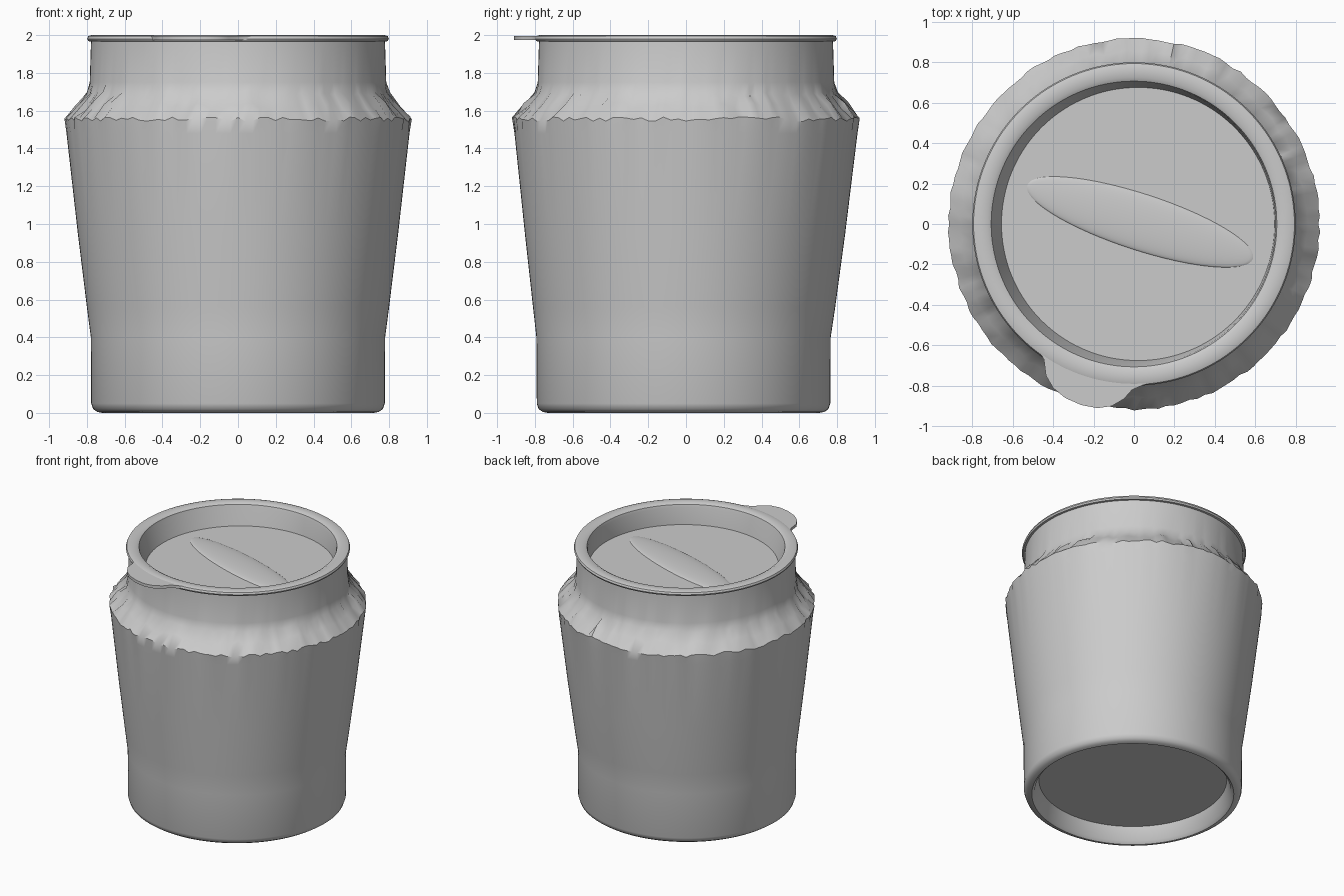
import bpy, bmesh, math, random

random.seed(4)
cube = bpy.data.objects.get("Cube")
if cube:
    bpy.data.objects.remove(cube, do_unlink=True)

mat = bpy.data.materials.new("light_grey")
mat.use_nodes = True
grey = (0.6, 0.6, 0.6, 1)
mat.diffuse_color = grey
mat.node_tree.nodes["Principled BSDF"].inputs["Base Color"].default_value = grey

SEGMENTS = 144


def finish(bm, name, angle=35):
    bmesh.ops.recalc_face_normals(bm, faces=bm.faces)
    mesh = bpy.data.meshes.new(name)
    bm.to_mesh(mesh)
    bm.free()
    mesh.materials.append(mat)
    obj = bpy.data.objects.new(name, mesh)
    bpy.context.collection.objects.link(obj)
    bpy.ops.object.select_all(action="DESELECT")
    obj.select_set(True)
    bpy.context.view_layer.objects.active = obj
    bpy.ops.object.shade_smooth_by_angle(angle=math.radians(angle))
    return obj


def lathe(profile, cap_start=False, cap_end=False):
    """Loft rings of (radius, height, centre x, centre y, crinkle)."""
    bm = bmesh.new()
    rings = []
    for r, z, cx, cy, crinkle in profile:
        ring = []
        for i in range(SEGMENTS):
            a = math.tau * i / SEGMENTS
            rr = r + random.uniform(-crinkle, crinkle)
            zz = z + random.uniform(-crinkle, crinkle) * 2
            ring.append(bm.verts.new((cx + rr * math.cos(a), cy + rr * math.sin(a), zz)))
        rings.append(ring)
    for low, high in zip(rings, rings[1:]):
        for i in range(SEGMENTS):
            j = (i + 1) % SEGMENTS
            bm.faces.new((low[i], low[j], high[j], high[i]))
    if cap_start:
        bm.faces.new(rings[0])
    if cap_end:
        bm.faces.new(rings[-1])
    return bm


# Cup body: recessed base, straight foot, flared wall, crinkled shoulder, neck
back = -0.013
body = lathe([
    (0.67, 0.12, 0, back, 0), (0.70, 0.02, 0, back, 0), (0.72, 0, 0, back, 0),
    (0.745, 0.005, 0, back, 0), (0.767, 0.02, 0, back, 0), (0.777, 0.05, 0, back, 0),
    (0.779, 0.4, 0, back, 0), (0.80, 0.56, 0, -0.01, 0), (0.848, 0.95, 0, -0.005, 0),
    (0.908, 1.48, 0, 0, 0), (0.916, 1.555, 0, 0, 0.006), (0.855, 1.625, 0, 0, 0.01),
    (0.80, 1.69, 0, 0, 0.006), (0.785, 1.75, 0, 0, 0), (0.778, 1.975, 0, 0, 0),
], cap_start=True)
finish(body, "cup_body", 40)

# Lid: thin rolled rim, sunken wall and flat panel
lid = lathe([
    (0.775, 1.965, 0, 0, 0), (0.793, 1.968, 0, 0, 0), (0.799, 1.98, 0, 0, 0),
    (0.793, 1.994, 0, 0, 0), (0.775, 2.0, 0, 0, 0), (0.725, 2.0, 0, 0, 0),
    (0.706, 1.99, 0, 0, 0), (0.70, 1.97, 0, 0, 0), (0.675, 1.84, 0.02, 0, 0),
], cap_end=True)
finish(lid, "lid")

# Pull tab: flat rounded plate, its inner edge tucked into the rim
outline = [(-0.48, -0.61), (-0.445, -0.67), (-0.435, -0.75), (-0.40, -0.81),
           (-0.34, -0.86), (-0.26, -0.895), (-0.18, -0.91), (-0.11, -0.90),
           (-0.05, -0.865), (-0.01, -0.82), (0.04, -0.798), (0.10, -0.78),
           (0, -0.75), (-0.2, -0.725), (-0.38, -0.65)]
tab = bmesh.new()
face = tab.faces.new([tab.verts.new((x, y, 1.973)) for x, y in outline])
top = bmesh.ops.extrude_face_region(tab, geom=[face])["geom"]
for v in top:
    if isinstance(v, bmesh.types.BMVert):
        v.co.z += 0.022
finish(tab, "pull_tab")

# Raised oval on the panel
oval = bmesh.new()
bmesh.ops.create_uvsphere(oval, u_segments=64, v_segments=24, radius=1)
for v in oval.verts:
    v.co = (v.co.x * 0.59, v.co.y * 0.14, v.co.z * 0.022)
ridge = finish(oval, "raised_oval", 60)
ridge.location = (0.03, 0.01, 1.838)
ridge.rotation_euler.z = math.radians(-18)
